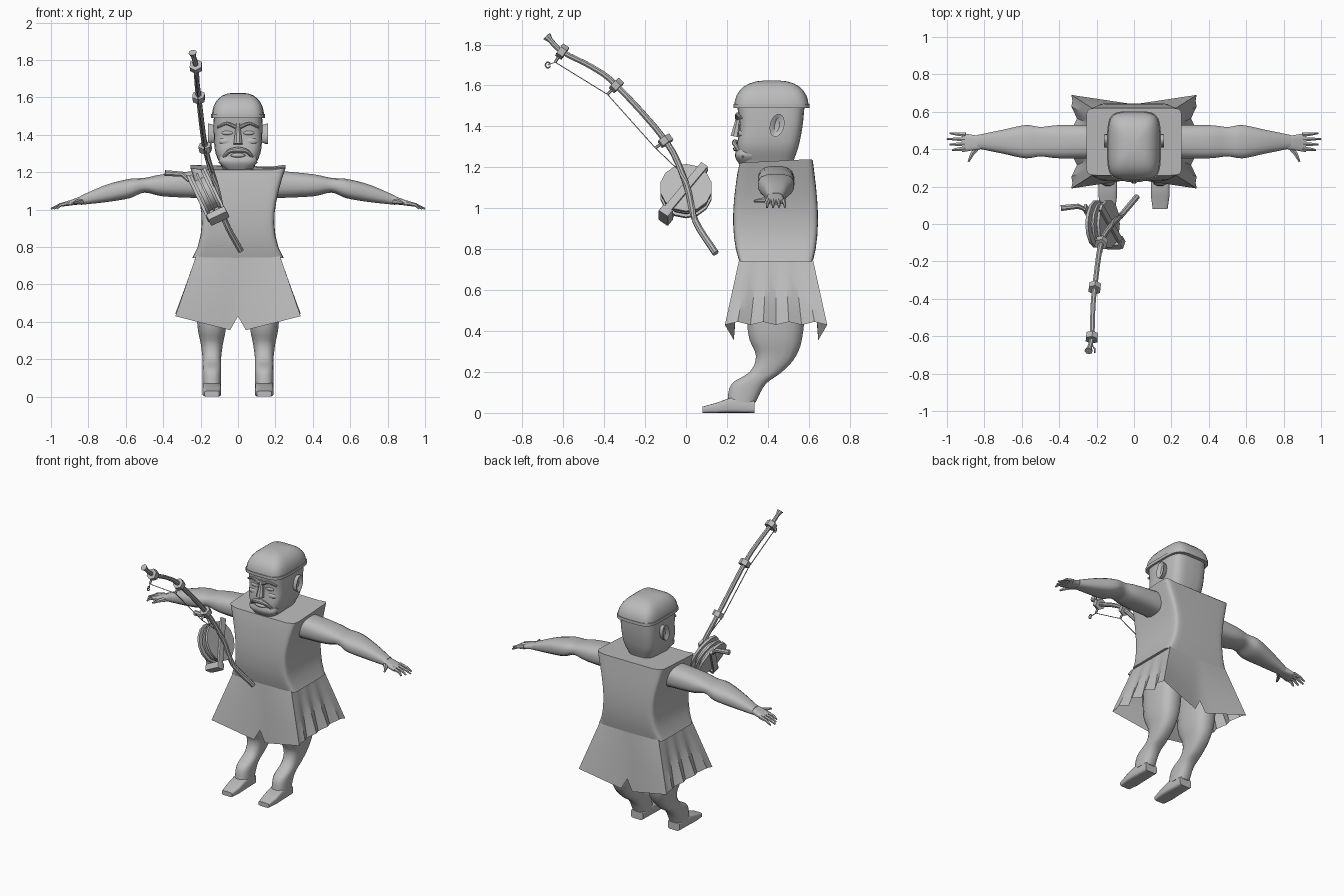
import bpy, bmesh
from math import sin, cos, pi, radians, copysign
from mathutils import Vector as V, Matrix

if "Cube" in bpy.data.objects:
    bpy.data.objects.remove(bpy.data.objects["Cube"])

shade = (.5, .5, .5, 1)
grey = bpy.data.materials.new("plain grey")
grey.use_nodes = True
grey.diffuse_color = shade
grey.node_tree.nodes["Principled BSDF"].inputs["Base Color"].default_value = shade
X, Y, Z = V((1, 0, 0)), V((0, 1, 0)), V((0, 0, 1))


def finish(name, bm, sharp=40):
    bmesh.ops.recalc_face_normals(bm, faces=bm.faces)
    mesh = bpy.data.meshes.new(name)
    bm.to_mesh(mesh)
    bm.free()
    mesh.materials.append(grey)
    part = bpy.data.objects.new(name, mesh)
    bpy.context.collection.objects.link(part)
    bpy.ops.object.select_all(action="DESELECT")
    part.select_set(True)
    bpy.context.view_layer.objects.active = part
    bpy.ops.object.shade_smooth_by_angle(angle=radians(sharp))
    return part


def section(centre, u, v, sides=16, square=1):
    """Superellipse: square=1 is an ellipse, near zero is a box."""
    def soften(value):
        return copysign(abs(value) ** square, value)
    angles = [2 * pi * (i + .5) / sides for i in range(sides)]
    return [V(centre) + u * soften(cos(a)) + v * soften(sin(a)) for a in angles]


def loft(name, rings, caps=True, sharp=40):
    bm = bmesh.new()
    rows = [[bm.verts.new(point) for point in ring] for ring in rings]
    for low, high in zip(rows, rows[1:]):
        for i in range(len(low)):
            bm.faces.new((low[i - 1], low[i], high[i], high[i - 1]))
    if caps:
        bm.faces.new(rows[0])
        bm.faces.new(rows[-1])
    return finish(name, bm, sharp)


def spline(points, steps=4):
    """Smooth curve through the points, in any number of dimensions."""
    pts = [V(p) for p in points]
    pts = [2 * pts[0] - pts[1]] + pts + [2 * pts[-1] - pts[-2]]
    curve = []
    for a, b, c, d in zip(pts, pts[1:], pts[2:], pts[3:]):
        for i in range(steps):
            t = i / steps
            curve.append(b + ((c - a) + ((2 * a - 5 * b + 4 * c - d) + (3 * b - a - 3 * c + d) * t) * t) * t / 2)
    return curve + [pts[-2]]


def tube(name, points, radius, tip=None, sides=8):
    pts = [V(p) for p in points]
    last = len(pts) - 1
    tip = radius if tip is None else tip
    rings = []
    for i, p in enumerate(pts):
        along = (pts[min(i + 1, last)] - pts[max(i - 1, 0)]).normalized()
        u = along.cross(Z if abs(along.z) < .9 else Y).normalized()
        r = radius + (tip - radius) * i / last
        rings.append(section(p, u * r, along.cross(u) * r, sides))
    return loft(name, rings)


def upright(name, rows, x=0, sides=24, square=.45):
    """Rows of height, half width, front and back."""
    return loft(name, [section((x, (front + back) / 2, z), X * wide, Y * (back - front) / 2, sides, square)
                       for z, wide, front, back in rows])


def blob(name, centre, size):
    bm = bmesh.new()
    bmesh.ops.create_uvsphere(bm, u_segments=12, v_segments=8, radius=1,
                              matrix=Matrix.LocRotScale(V(centre), None, V(size)))
    return finish(name, bm)


middle = .44

# Tunic pinched at the waist, with a sloping top and dipped neckline
rows = []
for i in range(9):
    t = i / 8
    pinch = sin(pi * t ** .8)
    rows.append((.74 + .49 * t, .245 + .01 * t - .055 * pinch,
                 .26 - .03 * pinch, .62 + .025 * pinch))
tunic = upright("tunic", rows, sides=32, square=.14)
for vert in tunic.data.vertices:
    if vert.co.z > 1.2:
        vert.co.z += (vert.co.y - middle) / 20 + abs(vert.co.x) / 7 - .035

# Pleated skirt with a drooping, notched front and back hem
rings, steps = [], 16
for row in range(6):
    t = row / 5
    wide, deep, ring = .225 + .11 * t, .18 + .07 * t, []
    for side in range(4):
        for i in range(steps):
            a = 2 * i / steps - 1
            near = 1 - abs(a)
            p = V((wide, a * deep, .75 - .32 * t))
            if side % 2:
                pleat = 1 + cos(i * pi / 2)
                p.x -= .015 * t * min(1, 3 * near) * pleat
                p.z += .015 * t * t * (1 - pleat / 2)
            else:
                p.x, p.y = a * wide, near * t / 20 - deep
                p.z -= .085 * near * t * t if near < .95 else 0
            if side > 1:
                p.x, p.y = -p.x, -p.y
            ring.append(p + Y * middle)
    rings.append(ring)
loft("skirt", rings, caps=False, sharp=30)

# Head block with a tapering jaw and neck
upright("head", spline([(1.15, .07, .3, .52), (1.21, .08, .27, .52), (1.3, .12, .25, .55),
                        (1.4, .13, .26, .57), (1.5, .13, .25, .58)]))

# Pillow shaped cap on a thin band
rows = []
for i in range(8):
    a = i / 7 * pi / 2.1
    spread = cos(a) ** .7
    rows.append((1.5 + .125 * sin(a), .14 * spread, .42 - .185 * spread, .42 + .18 * spread))
upright("cap", rows)
upright("cap_band", [(z, .144, .232, .603) for z in (1.49, 1.51)])

# Nose, mouth and beard
tube("nose", [(0, .26, 1.46), (0, .25, 1.4), (0, .24, 1.35)], .012, .025)
blob("lower_lip", (0, .245, 1.29), (.04, .015, .012))
upright("beard", spline([(1.2, .05, .27, .35), (1.25, .1, .24, .36), (1.285, .1, .245, .35)]), square=.6)

for s, side in ((1, "left"), (-1, "right")):
    def mirrored(*points):
        return [(s * x, y, z) for x, y, z in points]

    # Moustache, brow, eye, cheek and ear
    tube(side + "_moustache", spline(mirrored((0, .24, 1.32), (.05, .24, 1.31), (.1, .28, 1.25))), .017, .005)
    tube(side + "_brow", spline(mirrored((.01, .25, 1.44), (.06, .25, 1.46), (.11, .27, 1.44))), .011, .006)
    blob(side + "_eye", (s * .055, .265, 1.41), (.033, .01, .012))
    blob(side + "_cheek", (s * .065, .27, 1.365), (.04, .015, .02))
    ear = Z + Y * .15
    loft(side + "_ear", [section((s * x, .445, 1.405), Y * r, ear * (r + .02))
                         for x, r in ((.11, .02), (.145, .034), (.16, .036), (.155, .024), (.145, .012))])

    # Arm with upper sleeve, elbow crease and forearm: distance, half depth, underside, top
    arm = spline([(.2, .09, 1.06, 1.21), (.4, .09, 1.07, 1.19), (.5, .08, 1.09, 1.17),
                  (.58, .09, 1.06, 1.165), (.7, .065, 1.04, 1.135), (.84, .036, 1.025, 1.075)])
    loft(side + "_arm", [section((s * x, middle, (low + high) / 2), Y * deep, Z * (high - low) / 2, square=.75)
                         for x, deep, low, high in arm])

    # Hand with four fingers and a thumb
    palm = [section((s * (.82 + t / 10), middle - .005, 1.055 - t / 40), Y * (.035 + t / 60), Z * (.025 - t / 70),
                    square=.6) for t in (0, .5, 1)]
    loft(side + "_palm", palm)
    for i in range(4):
        spread = (i - 1.5) / 40
        reach = 1 - .015 * abs(i - 2)
        tube(f"{side}_finger_{i + 1}", mirrored((.9, middle + spread, 1.035), (.95, middle + spread * 1.1, 1.025),
                                                (reach, middle + spread * 1.2, 1.004)), .014, .005, sides=6)
    tube(side + "_thumb", mirrored((.83, .42, 1.045), (.865, .375, 1.04), (.885, .333, 1.035)), .018, .006, sides=6)

    # Bent leg and flat shoe
    foot = s * .14
    leg = spline([(.7, .09, .3, .6), (.4, .08, .3, .575), (.28, .06, .34, .54), (.2, .05, .31, .47),
                  (.14, .05, .22, .39), (.05, .05, .2, .34)])
    upright(side + "_leg", leg, x=foot, sides=16, square=.75)
    loft(side + "_shoe", [section((foot, y, top / 2), X * wide, Z * top / 2, square=.4)
                          for y, wide, top in ((.08, .04, .03), (.15, .05, .05), (.22, .05, .075), (.335, .045, .06))])

# Bent rod with a flared tip
rod = spline([(.015, .145, .78), (-.07, .045, .94), (-.115, 0, 1.12), (-.175, -.1, 1.33),
              (-.21, -.34, 1.6), (-.22, -.46, 1.69), (-.225, -.605, 1.765), (-.243, -.68, 1.84)])
tube("rod", rod, .017, .013)
tube("rod_tip", rod[-2:], .014, .022)

# Clamped line guides on short stems
eyes = []
for name, place in (("lower", 12), ("middle", 16), ("upper", 24)):
    centre, along = rod[place], (rod[place + 1] - rod[place - 1]).normalized()
    tube(name + "_guide", [centre - along * .018, centre + along * .018], .036, sides=6)
    eyes.append(centre + X.cross(along) * .062)
    if eyes[-1].z > centre.z:
        eyes[-1] = 2 * centre - eyes[-1]
    tube(name + "_guide_stem", [centre, eyes[-1]], .007, sides=6)

# Line and its end loop
hook = V((-.21, -.675, 1.7))
tube("line", [rod[9]] + eyes + [hook], .003, sides=4)
tube("line_end_loop", section(hook, Y * .012, Z * .014, 13), .004, sides=5)

# Tilted reel: flanges, spool, strap, foot and crank
hub = V((-.165, 0, 1.085))
axle, up = V((.9, 0, .43)), V((-.43, 0, .9))
for name, offset, thick, radius in (("outer_flange", -.037, .008, .128), ("middle_flange", -.004, .006, .122),
                                    ("inner_flange", .03, .008, .128), ("spool", 0, .03, .09)):
    loft(name, [section(hub + axle * (offset + end * thick), Y * radius, up * radius, 14) for end in (-1, 1)])
slant = (Y * .6 + up * .8).normalized()
across = axle.cross(slant)
for name, offset in (("outer_strap", -.052), ("inner_strap", .044)):
    loft(name, [section(hub + axle * offset + slant * end, across * .02, axle * .008, square=.2)
                for end in (-.16, .15)])
loft("reel_foot", [section(hub + slant * end, across * .03, axle * .055, square=.2) for end in (-.185, -.145)])
tube("crank", [hub - axle * .055 + slant * .13, (-.3, .095, 1.19), (-.39, .085, 1.195)], .012, .017)
